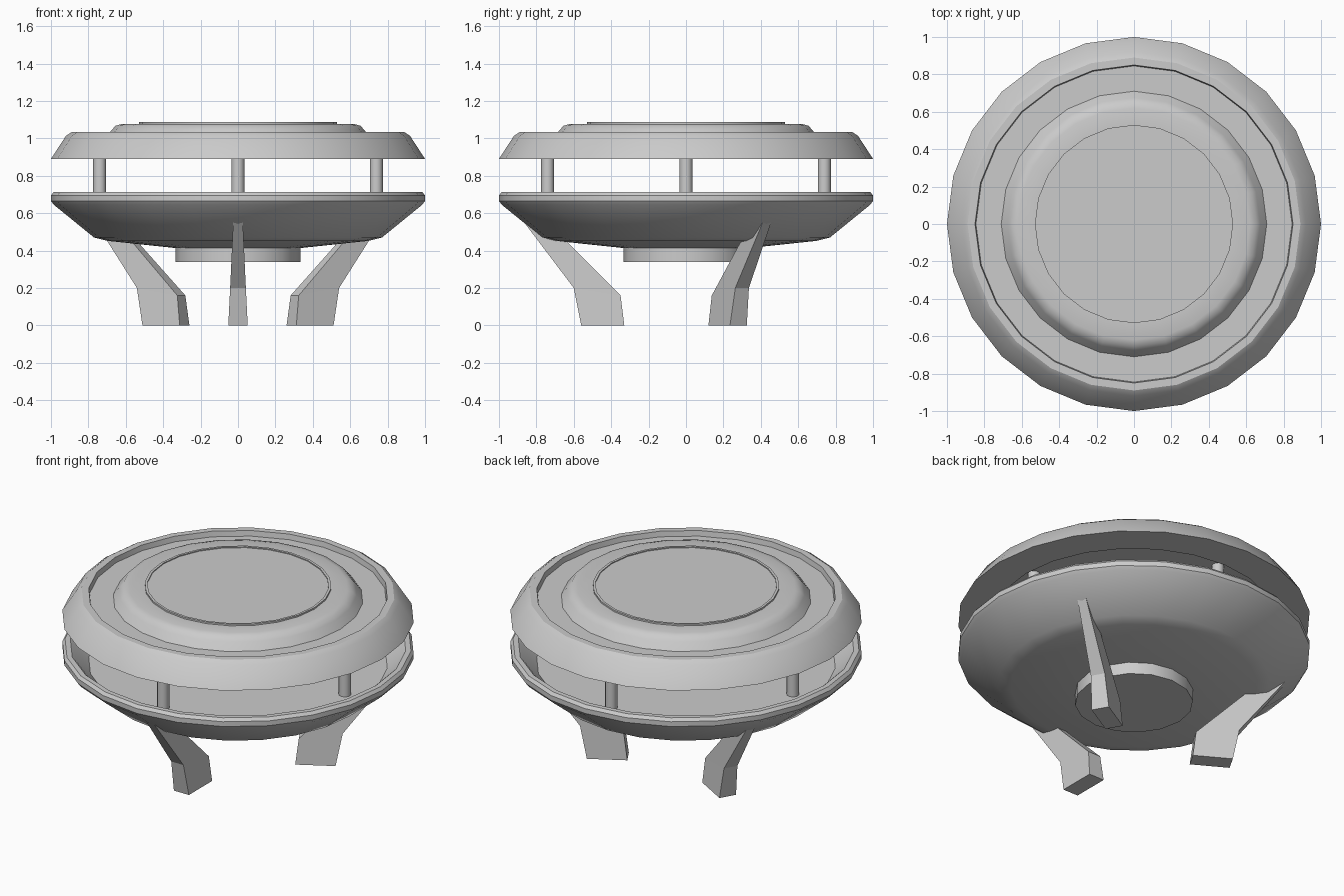
import bpy, bmesh
from math import sin, cos, pi, radians

if "Cube" in bpy.data.objects:
    bpy.data.objects.remove(bpy.data.objects["Cube"])


def finish(bm, name, smooth=True):
    bmesh.ops.recalc_face_normals(bm, faces=bm.faces)
    me = bpy.data.meshes.new(name)
    bm.to_mesh(me)
    bm.free()
    ob = bpy.data.objects.new(name, me)
    bpy.context.collection.objects.link(ob)
    if smooth:
        bpy.ops.object.select_all(action='DESELECT')
        ob.select_set(True)
        bpy.context.view_layer.objects.active = ob
        bpy.ops.object.shade_smooth_by_angle(angle=radians(32))
    return ob


def lathe(name, profile, sides=24, center=(0, 0)):
    """Revolve a closed (radius, z) profile whose two ends are on the axis."""
    bm = bmesh.new()
    cx, cy = center
    rings = []
    for r, z in profile:
        if r == 0:
            rings.append([bm.verts.new((cx, cy, z))] * sides)
        else:
            rings.append([bm.verts.new((cx + r * cos(2 * pi * i / sides),
                                        cy + r * sin(2 * pi * i / sides), z))
                          for i in range(sides)])
    for a, b in zip(rings, rings[1:]):
        for i in range(sides):
            j = (i + 1) % sides
            bm.faces.new(list(dict.fromkeys((a[i], a[j], b[j], b[i]))))
    return finish(bm, name)


# Hollow bowl with rounded rim
lathe("bowl", [(0, 0.41), (0.33, 0.413), (0.70, 0.452), (0.77, 0.47),
               (0.985, 0.645), (1.0, 0.665), (1.0, 0.695), (0.985, 0.713),
               (0.955, 0.713), (0.94, 0.70), (0.85, 0.60), (0, 0.60)])

# Lid with recessed channel and domed centre
lathe("lid", [(0, 0.91), (0.79, 0.91), (0.80, 0.89), (1.0, 0.89),
              (0.92, 1.013), (0.89, 1.033), (0.85, 1.033), (0.845, 1.0),
              (0.71, 1.0), (0.675, 1.045), (0.655, 1.067), (0.62, 1.077),
              (0.53, 1.077), (0.53, 1.087), (0.515, 1.087), (0.515, 1.081),
              (0, 1.081)])

# Round hub under the bowl
lathe("bottom_hub", [(0, 0.34), (0.335, 0.34), (0.335, 0.43), (0, 0.43)], 16)

# Four posts holding the lid
for k in range(4):
    a = k * pi / 2
    lathe(f"post_{k + 1}", [(0, 0.59), (0.035, 0.59), (0.035, 0.915), (0, 0.915)],
          12, (0.74 * cos(a), 0.74 * sin(a)))

# Three bent tapered legs: outline as (radius, z, half width)
LEG = [(0.56, 0, 0.052), (0.60, 0.2, 0.042), (0.88, 0.57, 0.025),
       (0.76, 0.57, 0.025), (0.35, 0.16, 0.043), (0.33, 0, 0.052)]
for k in range(3):
    a = -pi / 2 + k * 2 * pi / 3
    bm = bmesh.new()
    sides = []
    for s in (-1, 1):
        sides.append([bm.verts.new((r * cos(a) - s * w * sin(a),
                                    r * sin(a) + s * w * cos(a), z))
                      for r, z, w in LEG])
    p, q = sides
    for i, j, m, n in ((0, 1, 4, 5), (1, 2, 3, 4)):
        for side in sides:
            bm.faces.new([side[i], side[j], side[m], side[n]])
    for i in range(6):
        j = (i + 1) % 6
        bm.faces.new([p[i], p[j], q[j], q[i]])
    finish(bm, f"leg_{k + 1}", smooth=False)
